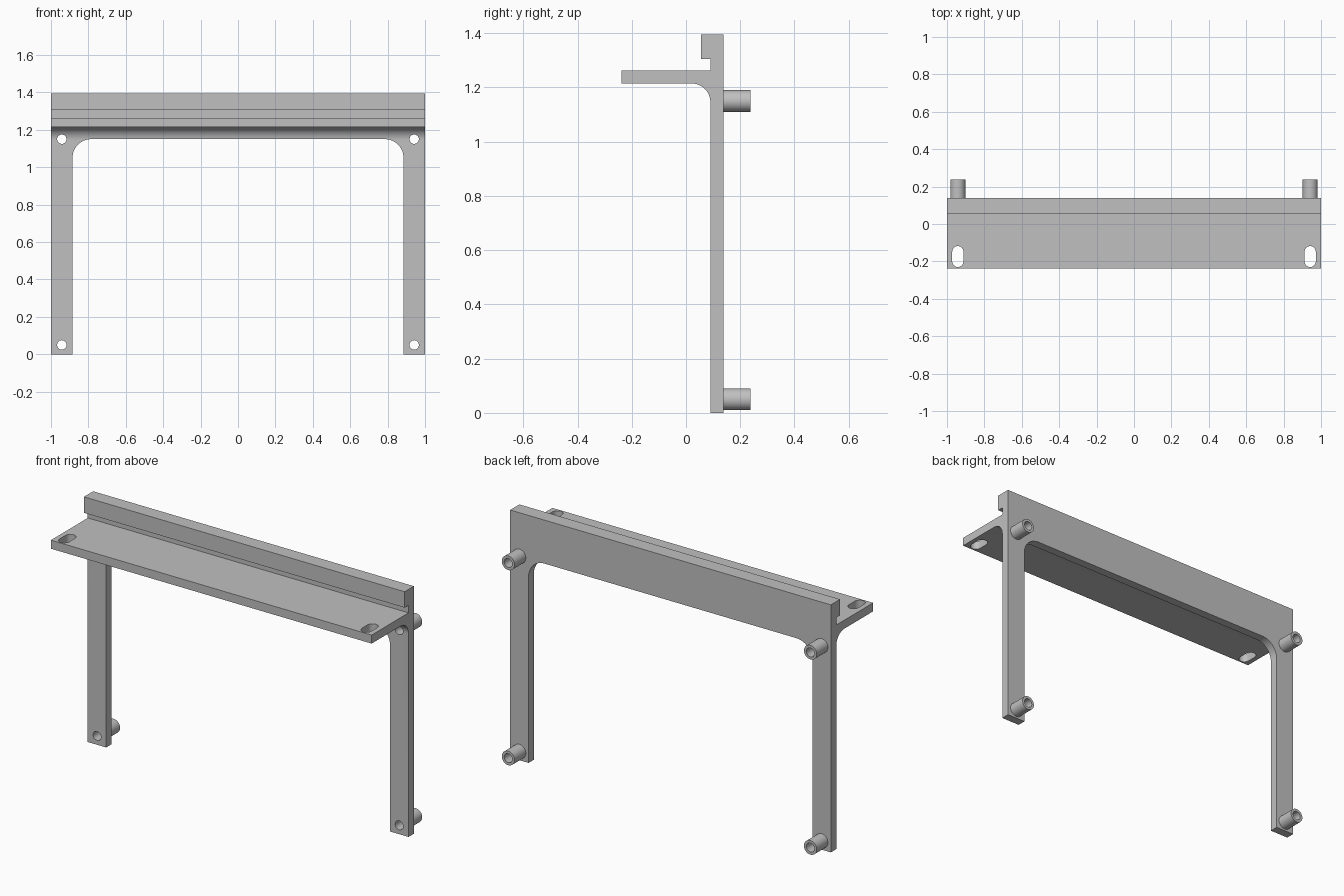
import bpy, bmesh, math
from mathutils import Vector

if "Cube" in bpy.data.objects:
    bpy.data.objects.remove(bpy.data.objects["Cube"])

grey = bpy.data.materials.new("light_grey")
grey.diffuse_color = (0.53, 0.53, 0.535, 1)
grey.use_nodes = True
grey.node_tree.nodes["Principled BSDF"].inputs["Base Color"].default_value = grey.diffuse_color


def arc(cx, cy, r, a0, a1, n):
    return [(cx + r * math.cos(math.radians(a0 + (a1 - a0) * i / n)),
             cy + r * math.sin(math.radians(a0 + (a1 - a0) * i / n))) for i in range(n + 1)]


def finish(name, bm):
    bmesh.ops.recalc_face_normals(bm, faces=bm.faces)
    mesh = bpy.data.meshes.new(name)
    bm.to_mesh(mesh)
    bm.free()
    mesh.materials.append(grey)
    obj = bpy.data.objects.new(name, mesh)
    bpy.context.collection.objects.link(obj)
    return obj


def prism(name, points, axis, start, end):
    """Extrude a 2D outline along x (points y,z), y (points x,z) or z (points x,y)."""
    place = {"x": lambda a, b: (start, a, b),
             "y": lambda a, b: (a, start, b),
             "z": lambda a, b: (a, b, start)}[axis]
    bm = bmesh.new()
    face = bm.faces.new([bm.verts.new(place(a, b)) for a, b in points])
    out = bmesh.ops.extrude_face_region(bm, geom=[face])
    shift = Vector([(end - start) * (axis == k) for k in "xyz"])
    bmesh.ops.translate(bm, vec=shift, verts=[g for g in out["geom"] if isinstance(g, bmesh.types.BMVert)])
    return finish(name, bm)


def smooth(obj):
    bpy.ops.object.select_all(action="DESELECT")
    obj.select_set(True)
    bpy.context.view_layer.objects.active = obj
    bpy.ops.object.shade_smooth_by_angle(angle=math.radians(30))


def cut(obj, cutter):
    bpy.context.view_layer.objects.active = obj
    mod = obj.modifiers.new("cut", "BOOLEAN")
    mod.operation, mod.solver, mod.object = "DIFFERENCE", "EXACT", cutter
    bpy.ops.object.modifier_apply(modifier=mod.name)
    bpy.data.objects.remove(cutter)


BACK, FRONT, TUBE_END = 0.138, 0.09, 0.238
HOLE_R, TUBE_R = 0.025, 0.04

# Bracket: upright plate, top lip, shelf and the fillet under the shelf
profile = [(BACK, 0), (BACK, 1.395), (0.056, 1.395), (0.056, 1.305), (FRONT, 1.305),
           (FRONT, 1.263), (-0.238, 1.263), (-0.238, 1.215)]
profile += arc(0.02, 1.145, 0.07, 90, 0, 16) + [(FRONT, 0)]
bracket = prism("bracket", profile, "x", -1, 1)

# Opening between the legs, with rounded upper corners
opening = [(-0.885, -0.1), (0.885, -0.1)]
opening += arc(0.785, 1.05, 0.1, 0, 90, 16) + arc(-0.785, 1.05, 0.1, 90, 180, 16)
cut(bracket, prism("opening_cutter", opening, "y", 0.0, 0.3))

for side in (-1, 1):
    # Rounded slots near the front of the shelf
    x = side * 0.942
    slot = arc(x, -0.148, 0.03, 0, 180, 12) + arc(x, -0.2, 0.03, 180, 360, 12)
    cut(bracket, prism("slot_cutter", slot, "z", 1.1, 1.35))

    for z in (0.05, 1.15):
        # Screw hole through the leg
        x = side * 0.942
        cut(bracket, prism("hole_cutter", arc(x, z, HOLE_R, 0, 360, 32)[:-1], "y", 0.0, 0.3))

        # Hollow standoff tube behind the leg, open through the hole
        bm = bmesh.new()
        rings = [[bm.verts.new((a, y, b)) for a, b in arc(x, z, r, 0, 360, 32)[:-1]]
                 for r, y in ((TUBE_R, BACK), (TUBE_R, TUBE_END), (HOLE_R, TUBE_END), (HOLE_R, BACK))]
        for k in range(4):
            a, b = rings[k], rings[(k + 1) % 4]
            for i in range(32):
                j = (i + 1) % 32
                bm.faces.new((a[i], a[j], b[j], b[i]))
        smooth(finish("standoff_tube", bm))

smooth(bracket)
